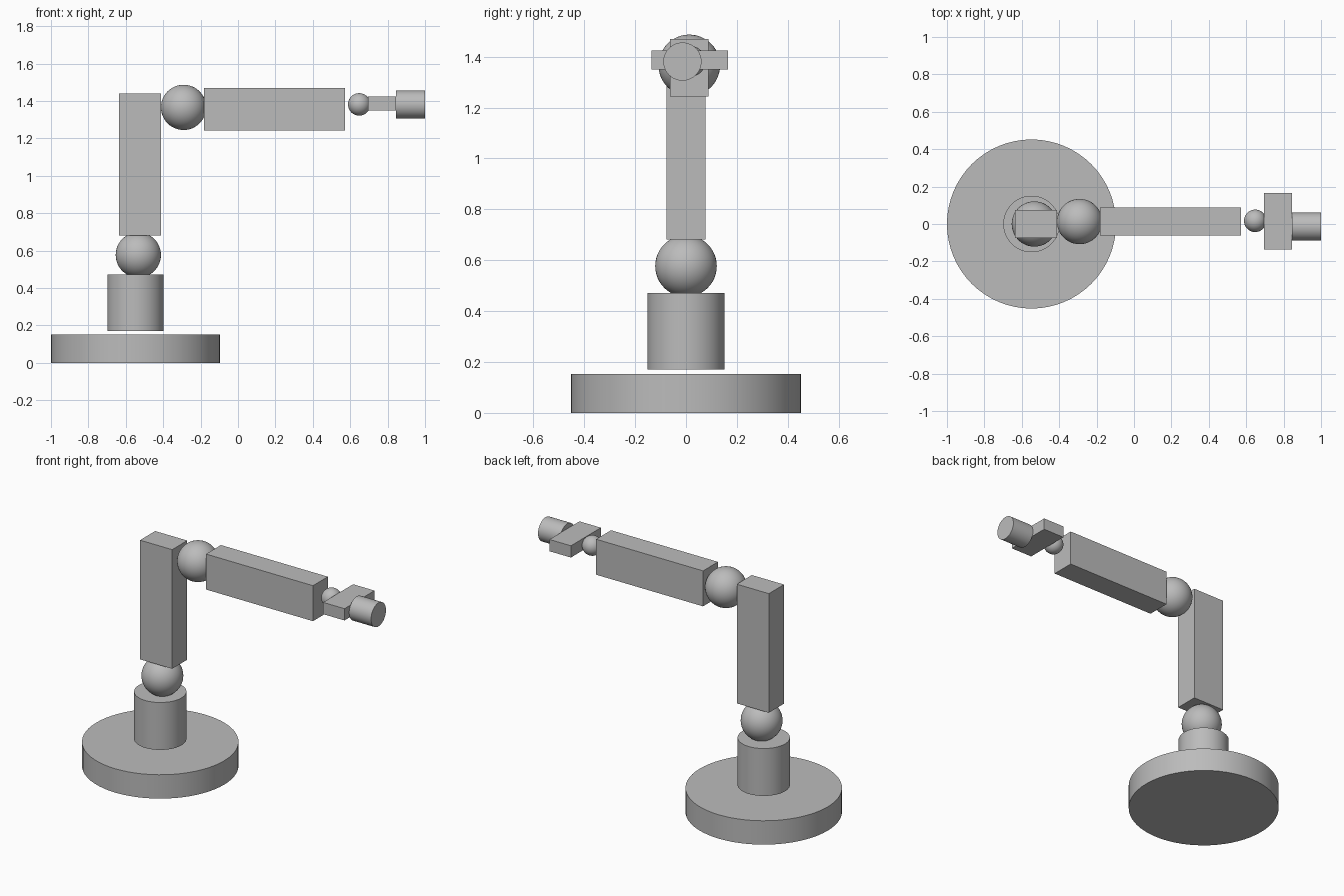
import bpy
import math

cube = bpy.data.objects.get("Cube")
if cube:
    bpy.data.objects.remove(cube, do_unlink=True)

# Single plain grey
grey = bpy.data.materials.new("plain grey")
grey.use_nodes = True
COLOUR = (0.5, 0.5, 0.5, 1)
grey.diffuse_color = COLOUR
grey.node_tree.nodes["Principled BSDF"].inputs["Base Color"].default_value = COLOUR


def finish(name, smooth):
    obj = bpy.context.object
    obj.name = name
    obj.data.materials.append(grey)
    if smooth:
        bpy.ops.object.shade_smooth_by_angle(angle=math.radians(35))
    return obj


def box(name, low, high):
    centre = [(a + b) / 2 for a, b in zip(low, high)]
    bpy.ops.mesh.primitive_cube_add(size=1, location=centre)
    obj = finish(name, False)
    obj.scale = [b - a for a, b in zip(low, high)]
    bpy.ops.object.transform_apply(location=False, rotation=False, scale=True)


def ball(name, centre, radius):
    bpy.ops.mesh.primitive_uv_sphere_add(segments=48, ring_count=24, radius=radius, location=centre)
    finish(name, True)


def cylinder(name, centre, radius, length, tilt=0):
    bpy.ops.mesh.primitive_cylinder_add(vertices=64, radius=radius, depth=length,
                                        location=centre, rotation=(0, tilt, 0))
    finish(name, True)


# Base and column
cylinder("base", (-0.548, 0, 0.076), 0.452, 0.152)
cylinder("column", (-0.548, 0, 0.321), 0.151, 0.302)

# Shoulder and upper arm
ball("shoulder_joint", (-0.533, 0, 0.577), 0.121)
box("upper_arm", (-0.637, -0.076, 0.682), (-0.411, 0.076, 1.441))

# Elbow and forearm
ball("elbow_joint", (-0.291, 0.013, 1.366), 0.121)
box("forearm", (-0.182, -0.062, 1.243), (0.572, 0.088, 1.469))

# Wrist, hand and tool
ball("wrist_joint", (0.648, 0.017, 1.382), 0.06)
box("hand", (0.695, -0.136, 1.349), (0.846, 0.166, 1.424))
cylinder("tool", (0.923, -0.014, 1.381), 0.075, 0.154, math.pi / 2)
